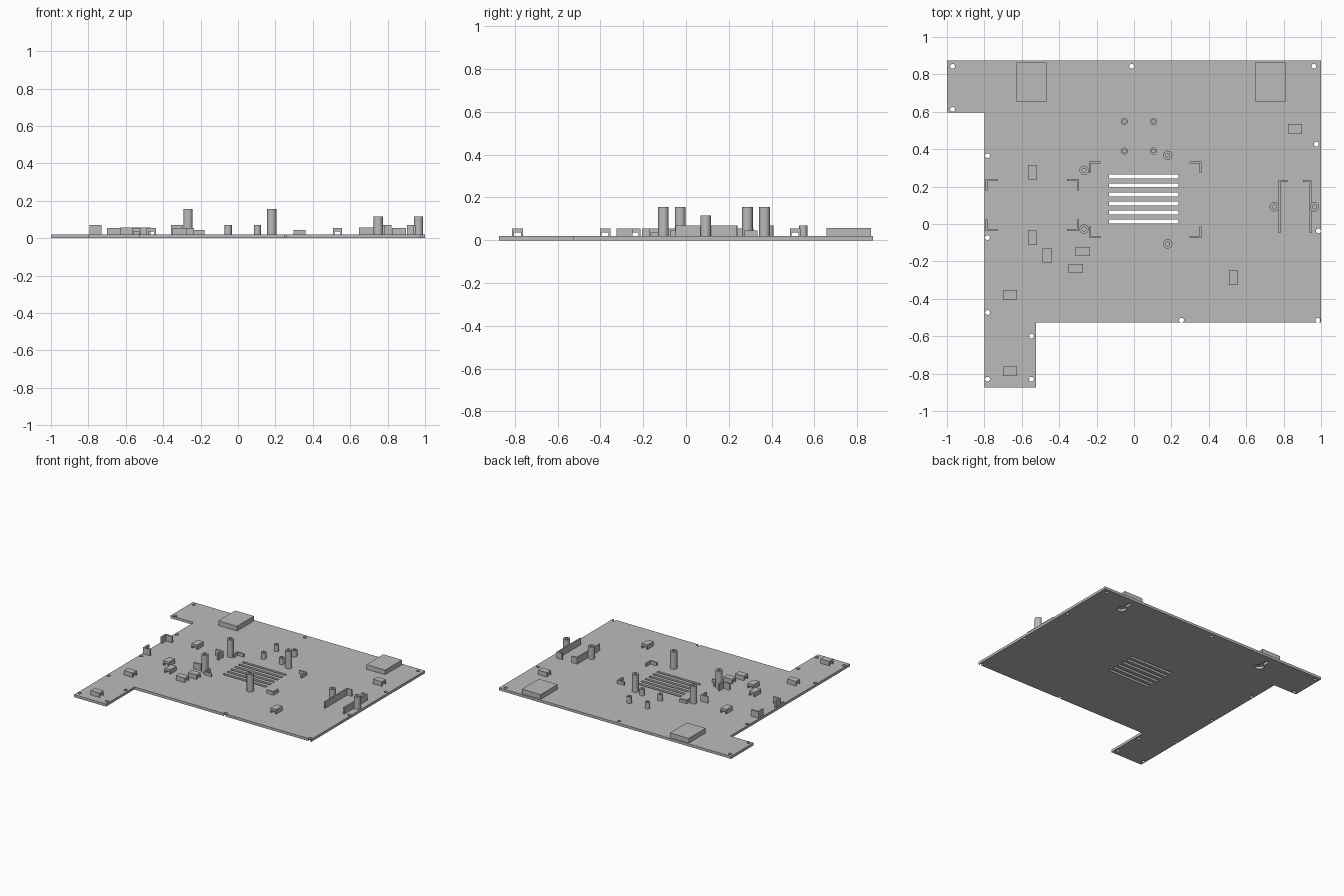
import bpy, bmesh, math
from mathutils import Matrix

old = bpy.data.objects.get("Cube")
if old:
    bpy.data.objects.remove(old, do_unlink=True)

T = 0.02  # sheet thickness
steel = bpy.data.materials.new("grey steel")
steel.use_nodes = True
steel.diffuse_color = (0.5, 0.5, 0.5, 1)
steel.node_tree.nodes["Principled BSDF"].inputs["Base Color"].default_value = (0.5, 0.5, 0.5, 1)


def prism(bm, outline, z0, z1):
    """Extrude an xy outline from z0 to z1; returns its vertices."""
    face = bm.faces.new([bm.verts.new((x, y, z0)) for x, y in outline])
    low = list(face.verts)
    ext = bmesh.ops.extrude_face_region(bm, geom=[face])
    high = [g for g in ext["geom"] if isinstance(g, bmesh.types.BMVert)]
    bmesh.ops.translate(bm, verts=high, vec=(0, 0, z1 - z0))
    return low + high


def rect(x0, y0, x1, y1):
    return [(x0, y0), (x1, y0), (x1, y1), (x0, y1)]


def circle(x, y, r, n=24):
    return [(x + r * math.cos(i * math.tau / n), y + r * math.sin(i * math.tau / n)) for i in range(n)]


def finish(name, bm):
    bmesh.ops.recalc_face_normals(bm, faces=bm.faces[:])
    mesh = bpy.data.meshes.new(name)
    bm.to_mesh(mesh)
    bm.free()
    mesh.materials.append(steel)
    ob = bpy.data.objects.new(name, mesh)
    bpy.context.collection.objects.link(ob)
    return ob


def smooth(ob):
    bpy.ops.object.select_all(action='DESELECT')
    ob.select_set(True)
    bpy.context.view_layer.objects.active = ob
    bpy.ops.object.shade_smooth_by_angle(angle=math.radians(30))


def cut(ob, cutter):
    """Subtract the cutter and bake the result."""
    cutter.hide_render = True
    mod = ob.modifiers.new("cut", 'BOOLEAN')
    mod.operation = 'DIFFERENCE'
    mod.solver = 'EXACT'
    mod.object = cutter
    deps = bpy.context.evaluated_depsgraph_get()
    baked = bpy.data.meshes.new_from_object(ob.evaluated_get(deps))
    ob.modifiers.clear()
    ob.data = baked
    bpy.data.objects.remove(cutter, do_unlink=True)


# Base plate with two tabs
bm = bmesh.new()
prism(bm, [(-1, 0.874), (-1, 0.597), (-0.8, 0.597), (-0.8, -0.874), (-0.525, -0.874),
           (-0.525, -0.526), (1, -0.526), (1, 0.874)], 0, T)
plate = finish("base_plate", bm)

# Screw holes, vent slots and keyholes
bm = bmesh.new()
holes = [(-0.97, 0.843), (-0.97, 0.613), (-0.013, 0.843), (0.962, 0.843), (-0.783, 0.365),
         (0.975, 0.427), (-0.783, -0.073), (0.986, -0.037), (-0.783, -0.473), (0.254, -0.514),
         (0.982, -0.514), (-0.548, -0.6), (-0.783, -0.83), (-0.548, -0.83)]
for x, y in holes:
    prism(bm, circle(x, y, 0.013, 16), -0.05, 0.1)
for i in range(6):
    y = 0.014 + 0.048 * i
    prism(bm, rect(-0.135, y - 0.0105, 0.237, y + 0.0105), -0.05, 0.1)
housings = [-0.548, 0.728]
for x in housings:
    ring = [(x + 0.034 * math.sin(a), 0.73 - 0.034 * math.cos(a))
            for a in [math.radians(-154 + 22 * i) for i in range(15)]]
    tip = [(x + 0.015 * math.cos(a), 0.81 + 0.015 * math.sin(a))
           for a in [math.pi * i / 8 for i in range(9)]]
    prism(bm, ring + tip, -0.05, 0.1)
cut(plate, finish("plate_cutter", bm))

# Hollow covers above the keyholes
for side, x in zip(("right", "left"), housings):
    bm = bmesh.new()
    prism(bm, rect(x - 0.081, 0.656, x + 0.081, 0.864), T, 0.057)
    cover = finish(side + "_keyhole_cover", bm)
    bm = bmesh.new()
    prism(bm, rect(x - 0.07, 0.667, x + 0.07, 0.853), -0.01, 0.046)
    cut(cover, finish("cover_cutter", bm))

# Cable bridges: a small arch swept along its long axis
arch = [(-0.025, T), (-0.025, 0.055), (0.025, 0.055), (0.025, T),
        (0.016, T), (0.016, 0.037), (-0.016, 0.037), (-0.016, T)]
bridges = [(-0.543, 0.277, 0), (-0.543, -0.073, 0), (-0.463, -0.168, 0), (0.532, -0.287, 0),
           (-0.274, -0.147, 1), (-0.311, -0.238, 1), (-0.663, -0.378, 1),
           (-0.663, -0.787, 1), (0.861, 0.51, 1)]
for i, (x, y, turned) in enumerate(bridges):
    bm = bmesh.new()
    prism(bm, arch, -0.038, 0.038)
    turn = Matrix.Rotation(math.pi / 2 * turned, 4, 'Z') @ Matrix.Rotation(math.pi / 2, 4, 'X')
    bm.transform(Matrix.Translation((x, y, 0)) @ turn)
    finish(f"cable_bridge_{i + 1}", bm)


# Angle brackets marking the corners of a rectangle
def corner_brackets(name, x0, y0, x1, y1, top, arm=0.062, t=0.011):
    for x, sx in ((x0, 1), (x1, -1)):
        for y, sy in ((y0, 1), (y1, -1)):
            shape = [(0, 0), (arm, 0), (arm, t), (t, t), (t, arm), (0, arm)]
            bm = bmesh.new()
            prism(bm, [(x + sx * u, y + sy * v) for u, v in shape], T, top)
            finish(name, bm)


corner_brackets("tall_corner_bracket", -0.793, -0.037, -0.295, 0.241, 0.07)
corner_brackets("low_corner_bracket", -0.24, -0.075, 0.36, 0.335, 0.045)

# Facing side rails with a short return flange at the back
for x, s, side in ((0.773, 1, "inner"), (0.95, -1, "outer")):
    shape = [(0, -0.048), (0.011, -0.048), (0.011, 0.225), (0.047, 0.225), (0.047, 0.236), (0, 0.236)]
    bm = bmesh.new()
    prism(bm, [(x + s * u, v) for u, v in shape], T, 0.07)
    finish(side + "_side_rail", bm)


# Hollow standoffs, turned from a tube section
def standoff(name, x, y, r, bore, top, n=24):
    bm = bmesh.new()
    section = [(bore, T), (r, T), (r, top), (bore, top)]
    rings = [[bm.verts.new((x + q * math.cos(k * math.tau / n), y + q * math.sin(k * math.tau / n), z))
              for q, z in section] for k in range(n)]
    for k in range(n):
        a, b = rings[k], rings[(k + 1) % n]
        for j in range(4):
            m = (j + 1) % 4
            bm.faces.new((a[j], b[j], b[m], a[m]))
    smooth(finish(name, bm))


for x, y in ((-0.267, 0.287), (0.18, 0.367), (-0.267, -0.027), (0.18, -0.106)):
    standoff("tall_standoff", x, y, 0.025, 0.011, 0.155)
for x in (0.75, 0.965):
    standoff("medium_standoff", x, 0.092, 0.025, 0.011, 0.115)
for x in (-0.052, 0.104):
    for y in (0.39, 0.548):
        standoff("short_standoff", x, y, 0.019, 0.009, 0.07)
